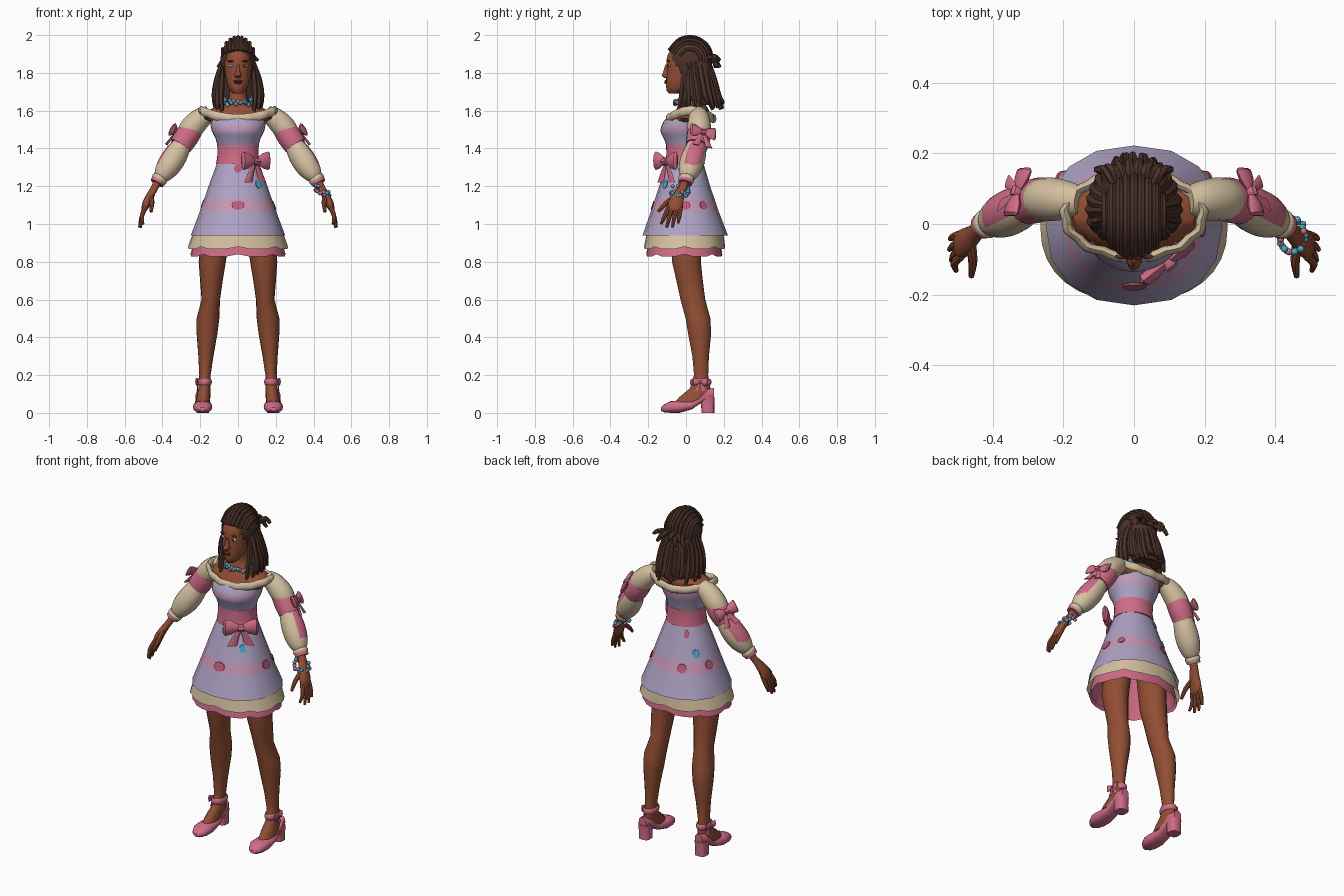
import bpy, bmesh, math, random
from mathutils import Vector as V

if "Cube" in bpy.data.objects:
    bpy.data.objects.remove(bpy.data.objects["Cube"])
random.seed(4)
TAU = 2 * math.pi


def colour(name, r, g, b):
    m = bpy.data.materials.new(name)
    lin = [((c / 255 + 0.055) / 1.055) ** 2.4 for c in (r, g, b)]
    m.diffuse_color = (*lin, 1)
    m.use_nodes = True
    m.node_tree.nodes["Principled BSDF"].inputs["Base Color"].default_value = m.diffuse_color
    return m


skin = colour("brown_skin", 146, 78, 52)
lip = colour("dark_lip", 112, 52, 42)
hair = colour("dark_hair", 76, 50, 42)
lilac = colour("lavender_cloth", 174, 162, 196)
mauve = colour("mauve_print", 198, 150, 180)
pink = colour("rose_pink", 207, 108, 134)
deep = colour("deep_pink", 188, 92, 122)
cream = colour("cream_cloth", 212, 192, 160)
blue = colour("bead_blue", 75, 168, 202)
white = colour("eye_white", 225, 220, 215)


def build(name, shells, mats, mirror=False, paint=None, angle=40):
    """Each shell is (rings, mode, material index); mode is caps, open or loop."""
    bm = bmesh.new()
    for rings, mode, mi in shells:
        rows = [[bm.verts.new(p) for p in r] for r in rings]
        n = len(rows[0])
        pairs = list(zip(rows, rows[1:])) + ([(rows[-1], rows[0])] if mode == "loop" else [])
        for a, b in pairs:
            for i in range(n):
                j = (i + 1) % n
                bm.faces.new((a[i], a[j], b[j], b[i])).material_index = mi
        if mode == "caps":
            for r in (rows[0], rows[-1]):
                bm.faces.new(r).material_index = mi
    bmesh.ops.recalc_face_normals(bm, faces=bm.faces)
    if paint:
        bm.normal_update()
        kill = []
        for f in bm.faces:
            k = paint(f.calc_center_median(), f.normal)
            if k < 0:
                kill.append(f)
            else:
                f.material_index = k
        bmesh.ops.delete(bm, geom=kill, context="FACES")
    me = bpy.data.meshes.new(name)
    bm.to_mesh(me)
    bm.free()
    for m in mats:
        me.materials.append(m)
    ob = bpy.data.objects.new(name, me)
    bpy.context.collection.objects.link(ob)
    bpy.ops.object.select_all(action="DESELECT")
    ob.select_set(True)
    bpy.context.view_layer.objects.active = ob
    bpy.ops.object.shade_smooth_by_angle(angle=math.radians(angle))
    if mirror:
        ob.modifiers.new("mirror", "MIRROR").use_mirror_merge = False
    return ob


def spow(c, e):
    return math.copysign(abs(c) ** e, c)


def oval(z, rx, y0, y1, n=20, x=0, p=2.0):
    """Level cross-section between y0 and y1."""
    return [V((x + rx * spow(math.cos(TAU * i / n), 2 / p),
               (y0 + y1) / 2 + (y1 - y0) / 2 * spow(math.sin(TAU * i / n), 2 / p), z)) for i in range(n)]


def stack(rows, n=20, p=2.0):
    return [oval(r[0], *r[1:4], n=n, x=r[4] if len(r) > 4 else 0, p=p) for r in rows]


def ball(c, r, n=10, m=6):
    out = []
    for k in range(m + 1):
        a = math.pi * min(max(k / m, 0.03), 0.97)
        s = math.sin(a)
        out.append(oval(c[2] - r[2] * math.cos(a), r[0] * s, c[1] - r[1] * s, c[1] + r[1] * s, n, c[0]))
    return out


def tube(pts, n=8, ref=(0, 1, 0), k=4):
    """Rounded path of (x, y, z, radius) points."""
    q = [V(p) for p in pts]
    path = []
    for i in range(len(q) - 1):
        a, b, c, d = q[max(i - 1, 0)], q[i], q[i + 1], q[min(i + 2, len(q) - 1)]
        for t in (j / k for j in range(k)):
            path.append(b + 0.5 * t * (c - a + t * (2 * a - 5 * b + 4 * c - d + t * (3 * (b - c) + d - a))))
    path.append(q[-1])
    rings = []
    for i, c in enumerate(path):
        t = (path[min(i + 1, len(path) - 1)] - path[max(i - 1, 0)]).to_3d().normalized()
        u = t.cross(V(ref)).normalized()
        w = u.cross(t)
        rings.append([c.to_3d() + c[3] * (u * math.cos(TAU * s / n) + w * math.sin(TAU * s / n)) for s in range(n)])
    return rings


def bow(name, c, nrm, up, s, mirror):
    nrm, up, c = V(nrm).normalized(), V(up).normalized(), V(c)
    r = up.cross(nrm).normalized()
    up = nrm.cross(r)
    P = lambda a, b, d: c + s * (a * r + b * up + d * nrm)
    A = [TAU * i / 8 for i in range(8)]
    loop = ((.08, .16, .1), (.5, .42, .22), (.9, .52, .18), (1, .42, .05))
    tail = ((.05, -.1, .1), (.3, -.6, .2), (.5, -1.15, .28))
    sh = [([[P(a, h * math.cos(t), .24 * math.sin(t) + .12) for t in A]
            for a, h in ((-.18, .16), (-.1, .24), (.1, .24), (.18, .16))], "caps", 0)]
    for e in (-1, 1):
        sh.append(([[P(e * a, h * math.cos(t) + .05, d * math.sin(t) + .1) for t in A] for a, h, d in loop], "caps", 0))
        sh.append(([[P(e * (a + w * math.cos(t)), b, .05 * math.sin(t) + .06) for t in A] for a, b, w in tail], "caps", 0))
    build(name, sh, [pink], mirror)


def loop_band(cx, cy, rx, ry, zf, th, h, n=32, wave=0):
    """Closed band round an oval; zf gives the height at each angle."""
    out = []
    for i in range(n):
        a = TAU * i / n
        w = wave * math.sin(a * 13)
        out.append([V((cx + (rx + w + th * math.cos(t)) * math.cos(a), cy + (ry + w + th * math.cos(t)) * math.sin(a),
                       zf(a) + h * math.sin(t))) for t in (TAU * j / 8 for j in range(8))])
    return out


# Head and face
build("head", [(stack([(1.69, .022, -.09, -.03), (1.705, .04, -.102, 0), (1.73, .054, -.106, .03),
                       (1.77, .065, -.105, .06), (1.82, .072, -.101, .09), (1.87, .073, -.103, .1),
                       (1.9, .07, -.095, .1), (1.93, .06, -.07, .09), (1.955, .04, -.04, .07)], 24), "caps", 0)], [skin])
build("nose", [(stack([(1.845, .007, -.11, -.08), (1.805, .012, -.122, -.08), (1.787, .02, -.131, -.08),
                       (1.772, .014, -.114, -.08)], 10), "caps", 0)], [skin], angle=60)
build("lips", [(ball((0, -.106, 1.757), (.025, .009, .006)), "caps", 0),
               (ball((0, -.106, 1.748), (.02, .01, .006)), "caps", 0)], [lip])
build("eyes", [(ball((.034, -.087, 1.838), (.016, .008, .008)), "caps", 0)], [white], True)
build("irises", [(ball((e * .034, -.094, 1.838), (.008, .003, .007)), "caps", i)
                 for i, e in enumerate((-1, 1))], [blue, lip])
build("brows", [(ball((.036, -.092, 1.862), (.02, .007, .004)), "caps", 0)], [hair], True)

# Hair: cap, swept-back rows, hanging locks
build("hair_cap", [(ball((0, .02, 1.865), (.093, .12, .125), 36, 24), "caps", 0)], [hair],
      paint=lambda c, n: -1 if c.z < 1.925 - 2.2 * (c.y + .09) else 0)
build("hair_mass", [(stack([(1.86, .085, 0, .135), (1.76, .1, .02, .15), (1.68, .105, .035, .165),
                            (1.63, .085, .06, .17)]), "caps", 0)], [hair])
rows = []
for k in range(-4, 5):
    x, pts = k / 4.6, []
    w = math.sqrt(1 - x * x)
    for a in (205, 170, 130, 90, 50, 10):
        t = math.radians(a - 15)
        pts.append((.093 * x, .02 + .12 * w * math.cos(t), 1.865 + .125 * w * math.sin(t), .011))
    rows.append((tube(pts[1:], 6, (1, 0, 0)), "caps", 0))
build("swept_rows", rows, [hair])
locks = []
for layer, count in ((0, 17), (1, 12)):
    for i in range(count):
        a = math.radians(-12 + 204 * (i + random.uniform(-.2, .2)) / (count - 1))
        c, s, g = math.cos(a), math.sin(a), 1 - .12 * layer
        e = random.uniform(0, .05) + .03 * layer
        locks.append((tube([(.075 * c, .03 + .085 * s, 1.87, .012), (.107 * c, .03 + .115 * s, 1.77, .018),
                            (.122 * c * g, .04 + .13 * s, 1.68, .018), (.12 * c * g, .05 + .15 * s, 1.60 + e, .008)],
                           6, (-s, c, 0), 3), "caps", 0))
for e in (-1, 1):
    for d in (0, .022):
        locks.append((tube([(e * (.078 + d / 2), -.005 + d, 1.84, .01), (e * (.09 + d), -.02 + d, 1.7, .017),
                            (e * (.083 + d), -.04 + d, 1.585, .009)], 6), "caps", 0))
for i in range(8):
    x = (i - 3.5) * .022
    locks.append((tube([(x * .7, .11, 1.88, .012), (x, .15, 1.865 + .02 * (i % 2), .015),
                        (x * 1.4, .185 - abs(x) * .4, 1.83 + .035 * (i % 2), .009)], 6, (1, 0, 0)), "caps", 0))
build("locks", locks, [hair])

# Neck, shoulders, bodice, sash
build("shoulders", [(stack([(1.74, .043, -.03, .07), (1.69, .045, -.02, .08), (1.655, .05, -.03, .09),
                            (1.635, .075, -.037, .1), (1.615, .13, -.047, .115), (1.595, .175, -.058, .125),
                            (1.56, .18, -.08, .12), (1.53, .13, -.1, .1)], 28), "caps", 0)], [skin])
build("bodice", [(stack([(1.57, .146, -.095, .125), (1.545, .146, -.118, .122), (1.52, .145, -.13, .12),
                         (1.495, .14, -.136, .116), (1.475, .131, -.13, .11), (1.45, .118, -.116, .1),
                         (1.4, .105, -.1, .09)], 28), "open", 0)], [lilac, mauve],
      paint=lambda c, n: int(1.49 < c.z < 1.525))
build("sash", [(stack([(1.415, .1, -.095, .085), (1.415, .11, -.105, .095), (1.365, .109, -.104, .094),
                       (1.318, .116, -.112, .1), (1.318, .1, -.09, .08)], 28), "caps", 0)], [pink])
build("neckline_ruffle", [(loop_band(0, .025, .195, .118, lambda a: 1.558 + .042 * math.cos(a) ** 2,
                                     .014, .024, 52, .004), "loop", 0)], [cream], angle=60)
bow("waist_bow", (.088, -.1, 1.33), (.62, -.78, 0), (0, 0, 1), .095, False)

# Layered skirt
SK = [(1.33, .108, -.1, .09), (1.2, .156, -.142, .128), (1.13, .18, -.165, .152),
      (1.07, .201, -.185, .172), (.94, .25, -.23, .222)]
build("skirt", [(stack(SK, 16, 2.25), "open", 0)], [lilac, mauve], paint=lambda c, n: int(1.07 < c.z < 1.13))
for nm, mt, top, bot in (("cream_flounce", cream, (.97, .232, -.205, .195), (.868, .265, -.222, .207)),
                         ("pink_flounce", pink, (.93, .225, -.195, .18), (.828, .252, -.21, .192))):
    ring = oval(*bot, n=32, p=2.25)
    for i, v in enumerate(ring):
        v.z += .012 * (i % 4 == 0)
    build(nm, [([oval(*top, n=32, p=2.25), ring], "open", 0)], [mt], angle=20)
build("petticoat", [(stack([(1.25, .08, -.07, .07), (1.05, .17, -.15, .14), (.845, .243, -.203, .185)], 16, 2.25),
                     "open", 0)], [pink])


def on_skirt(a, z, off):
    for p, q in zip(SK, SK[1:]):
        if q[0] <= z <= p[0]:
            t = (p[0] - z) / (p[0] - q[0])
            rx, y0, y1 = (p[i] + t * (q[i] - p[i]) for i in (1, 2, 3))
            return V(((rx + off) * spow(math.cos(a), 2 / 2.25),
                      (y0 + y1) / 2 + ((y1 - y0) / 2 + off) * spow(math.sin(a), 2 / 2.25), z))


spots = []
for deg, z, r, m in ((-90, 1.1, .024, 0), (-90, 1.295, .024, 0), (-48, 1.21, .022, 1), (0, 1.1, .024, 0),
                     (32, 1.1, .02, 0), (140, 1.18, .022, 1), (120, 1.28, .022, 0), (112, 1.1, .024, 0),
                     (165, 1.11, .024, 0)):
    spots.append(([[on_skirt(math.radians(deg) + r * math.cos(t) / .17, z + r * math.sin(t), o)
                    for t in (TAU * i / 10 for i in range(10))] for o in (0, .005)], "caps", m))
build("skirt_spots", spots, [deep, blue])

# Sleeves with ribbon panel, arm bands, cuffs
build("upper_sleeve", [(tube([(.15, .065, 1.585, .042), (.195, .068, 1.56, .056), (.245, .07, 1.51, .062),
                              (.28, .068, 1.46, .052)], 16), "caps", 0)], [cream], True)
build("arm_band", [(tube([(.243, .07, 1.505, .06), (.272, .067, 1.462, .064), (.303, .058, 1.415, .06)], 16),
                    "caps", 0)], [pink], True)
D = V((.75, .2, .62)).normalized()
build("lower_sleeve", [(tube([(.293, .06, 1.425, .05), (.33, .043, 1.365, .063), (.367, .025, 1.308, .063),
                              (.397, .01, 1.265, .05), (.414, .002, 1.242, .034)], 24), "caps", 0)], [cream, pink],
      True, paint=lambda c, n: int(n.dot(D) > .7 and c.z > 1.315))
build("cuff", [(tube([(.407, .004, 1.25, .036), (.416, .001, 1.237, .043), (.427, -.004, 1.222, .036)], 14),
                "caps", 0)], [cream], True)
build("cuff_trim", [(tube([(.42, -.001, 1.232, .039), (.43, -.006, 1.215, .037)], 14), "caps", 0)], [pink], True)
bow("arm_bow", (.325, .088, 1.482), (.8, .35, .45), (-.55, 0, .8), .072, True)

# Hands
hand = [(stack([(1.235, .024, -.027, .02, .42), (1.2, .022, -.036, .01, .437), (1.16, .023, -.068, -.005, .46),
                (1.12, .024, -.094, -.012, .48), (1.085, .02, -.1, -.018, .492), (1.07, .012, -.094, -.025, .497)],
               14), "caps", 0)]
for y, ty, tx, tz in ((-.09, -.132, .503, 1.0), (-.069, -.103, .516, .98), (-.048, -.072, .522, .983),
                      (-.028, -.042, .52, 1.005)):
    hand.append((tube([(.488, y, 1.095, .012), (.508, (y + ty) / 2, 1.045, .0115), (tx, ty, tz, .007)], 8), "caps", 0))
hand.append((tube([(.462, -.05, 1.15, .015), (.456, -.105, 1.11, .013), (.46, -.148, 1.065, .008)], 8), "caps", 0))
build("hand", hand, [skin], True)


# Bead jewellery
def beads(name, pts, r):
    build(name, [(ball(p, (r, r, r), 8, 5), "caps", i % 5 % 3) for i, p in enumerate(pts)], [blue, pink, blue, white])


beads("bracelet", [(.447 + .035 * math.cos(a) + random.uniform(-.005, .005), -.032 + .047 * math.sin(a),
                    1.175 - .015 * math.cos(a) + random.uniform(-.018, .018))
                   for a in (TAU * i / 26 for i in range(26))], .011)
beads("necklace", [((.072 + .006 * (i % 2)) * math.cos(a), .025 + .083 * math.sin(a),
                    1.655 + .018 * math.sin(a) + random.uniform(-.014, .014))
                   for i, a in enumerate(TAU * i / 40 for i in range(40))], .0115)

# Legs and shoes
build("leg", [(stack([(1.08, .08, -.08, .09, .11), (.8, .072, -.075, .08, .136), (.7, .06, -.052, .09, .141),
                      (.6, .049, -.03, .103, .144), (.5, .06, -.003, .13, .159), (.42, .055, .01, .134, .164),
                      (.3, .04, .033, .122, .17), (.2, .03, .042, .118, .175), (.13, .032, .02, .13, .178),
                      (.085, .037, -.035, .13, .183), (.058, .036, -.06, .12, .186)], 18), "caps", 0)], [skin], True)
shoe = []
for y, z0, z1, w in ((-.132, .01, .03, .014), (-.115, .003, .046, .035), (-.08, 0, .062, .05), (-.035, 0, .064, .051),
                     (.03, .018, .06, .043), (.07, .045, .085, .039), (.11, .062, .125, .038), (.148, .068, .132, .024)):
    shoe.append([V((.187 + w * math.cos(t), y, (z0 + z1) / 2 + (z1 - z0) / 2 * spow(math.sin(t), .7)))
                 for t in (TAU * i / 16 for i in range(16))])
build("shoe", [(shoe, "caps", 0)], [pink], True)
build("heel", [(stack([(0, .034, .082, .15, .187), (.04, .033, .08, .15, .187), (.085, .037, .07, .152, .187)], 16, 3),
                "caps", 0)], [pink], True)
build("ankle_strap", [(loop_band(.177, .078, .032, .05, lambda a: .163, .007, .017, 20), "loop", 0)], [pink], True)
bow("ankle_bow", (.212, .075, .163), (1, .1, 0), (0, 0, 1), .04, True)
